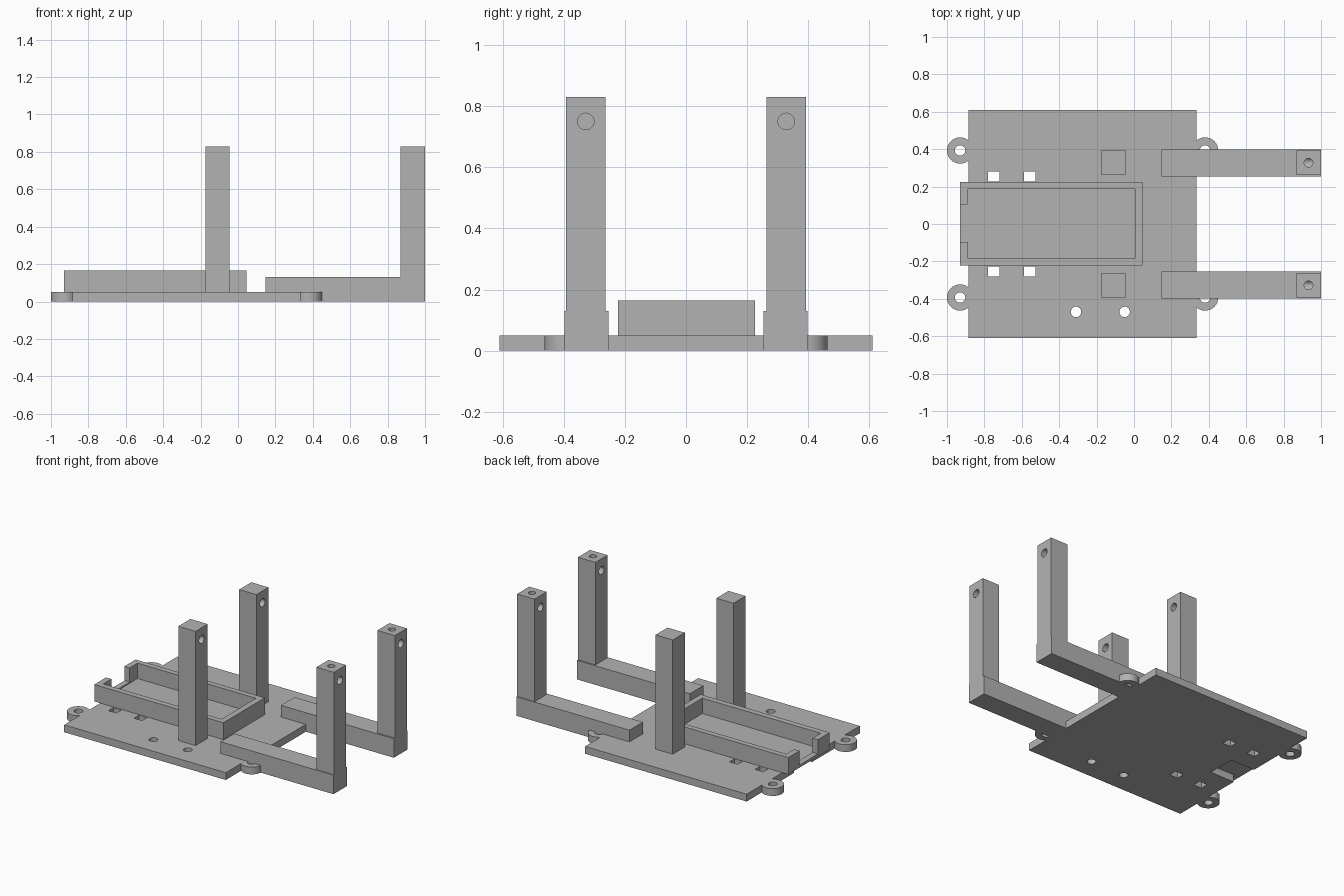
import bpy
import math

if "Cube" in bpy.data.objects:
    bpy.data.objects.remove(bpy.data.objects["Cube"], do_unlink=True)

grey = bpy.data.materials.new("plain grey")
grey.use_nodes = True
GREY = (0.45, 0.45, 0.45, 1)
grey.diffuse_color = GREY
grey.node_tree.nodes["Principled BSDF"].inputs["Base Color"].default_value = GREY


def finish(name):
    ob = bpy.context.object
    ob.name = name
    ob.data.materials.append(grey)
    return ob


def block(name, x, y, z):
    """Box from (min, max) ranges."""
    ranges = (x, y, z)
    bpy.ops.mesh.primitive_cube_add(size=1, location=[(a + b) / 2 for a, b in ranges])
    ob = bpy.context.object
    ob.scale = [b - a for a, b in ranges]
    bpy.ops.object.transform_apply(location=False, rotation=False, scale=True)
    return finish(name)


def rod(name, centre, radius, length, axis="Z"):
    turn = (0, math.pi / 2, 0) if axis == "X" else (0, 0, 0)
    bpy.ops.mesh.primitive_cylinder_add(vertices=48, radius=radius, depth=length,
                                        location=centre, rotation=turn)
    return finish(name)


def combine(target, tool, operation="DIFFERENCE"):
    """Apply a boolean and discard the tool."""
    mod = target.modifiers.new("combine", "BOOLEAN")
    mod.operation = operation
    mod.solver = "EXACT"
    mod.object = tool
    bpy.context.view_layer.objects.active = target
    bpy.ops.object.modifier_apply(modifier=mod.name)
    bpy.data.objects.remove(tool, do_unlink=True)


def smooth(ob):
    bpy.ops.object.select_all(action="DESELECT")
    ob.select_set(True)
    bpy.context.view_layer.objects.active = ob
    bpy.ops.object.shade_smooth_by_angle(angle=math.radians(30))


THICK = 0.05
SIDES = (("left", 1), ("right", -1))


def span(side, a, b):
    return tuple(sorted((side * a, side * b)))


# Base plate with mounting ears
plate = block("base_plate", (-0.885, 0.335), (-0.61, 0.61), (0, THICK))
ears = [(x, s * 0.393) for x in (-0.93, 0.38) for _, s in SIDES]
for x, y in ears:
    combine(plate, rod("ear", (x, y, THICK / 2), 0.07, THICK), "UNION")

# Screw holes, strap slots and the cable notch
for x, y in ears + [(-0.31, -0.47), (-0.05, -0.47)]:
    combine(plate, rod("hole_cutter", (x, y, 0), 0.028, 1))
for x in (-0.75, -0.557):
    for _, s in SIDES:
        combine(plate, block("slot_cutter", (x - 0.031, x + 0.031),
                             span(s, 0.228, 0.282), (-1, 1)))
combine(plate, block("notch_cutter", (-1, -0.7), (-0.095, 0.1), (-1, 1)))
smooth(plate)

# Open tray, with a gap in its end wall
tray = block("tray", (-0.93, 0.045), (-0.222, 0.225), (THICK, 0.165))
combine(tray, block("pocket_cutter", (-0.89, 0.005), (-0.183, 0.188), (0.06, 1)))
combine(tray, block("gap_cutter", (-1, -0.88), (-0.095, 0.103), (0.068, 1)))

for label, s in SIDES:
    # Inner post standing on the plate, with a blind hole facing the arms
    post = block(label + "_inner_post", (-0.175, -0.045), span(s, 0.263, 0.393), (THICK, 0.83))
    combine(post, rod("pin_cutter", (-0.045, s * 0.328, 0.75), 0.027, 0.16, "X"))
    smooth(post)

    # Arm reaching out from the plate
    block(label + "_arm", (0.148, 1), span(s, 0.253, 0.398), (0, 0.13))

    # Outer post with a through pin hole and a screw hole from the top
    post = block(label + "_outer_post", (0.868, 1), span(s, 0.263, 0.393), (0.13, 0.83))
    combine(post, rod("pin_cutter", (0.93, s * 0.328, 0.75), 0.027, 0.4, "X"))
    combine(post, rod("screw_cutter", (0.933, s * 0.328, 0.83), 0.023, 0.17))
    smooth(post)
